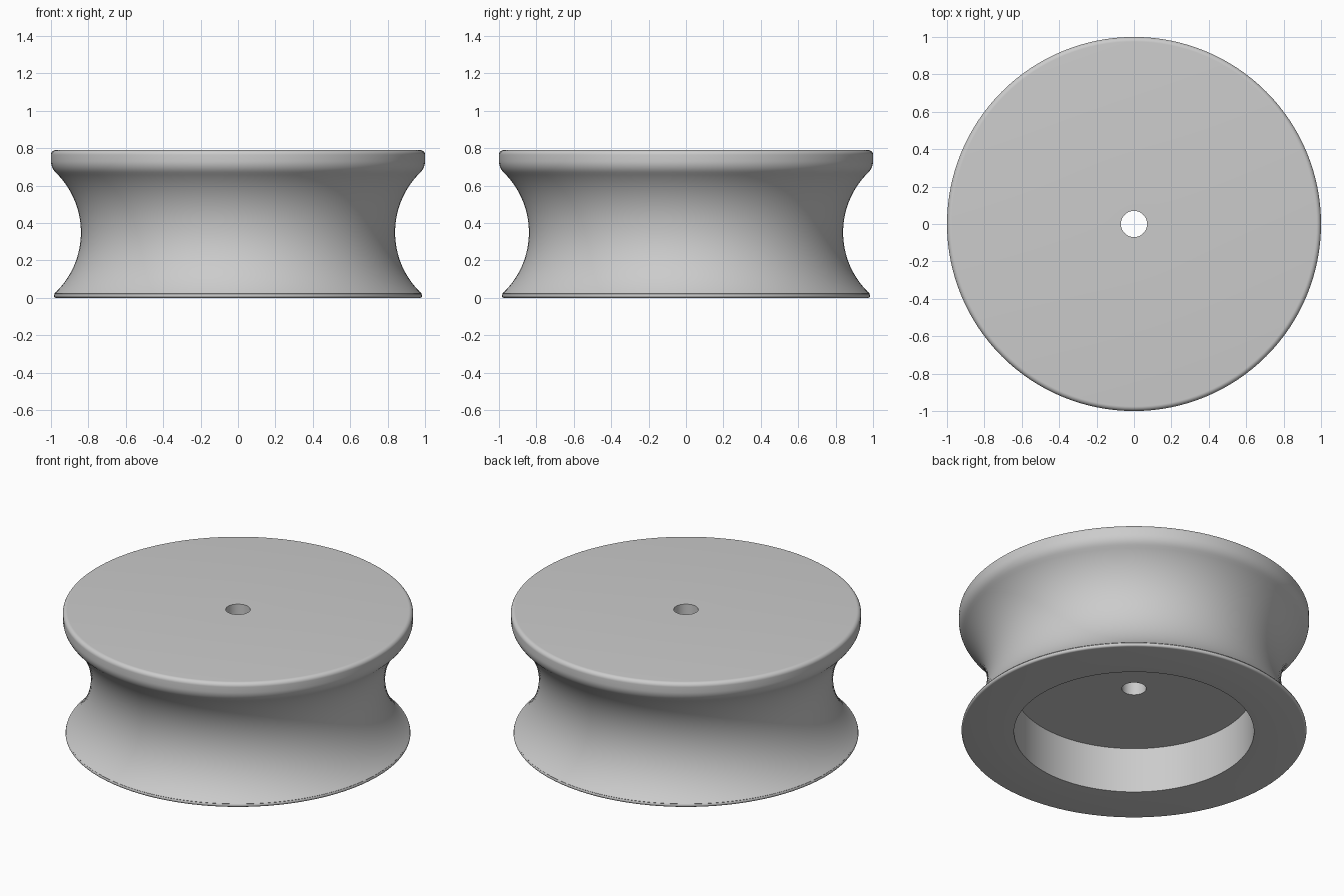
import bpy
import bmesh
import math

cube = bpy.data.objects.get("Cube")
if cube:
    bpy.data.objects.remove(cube, do_unlink=True)

SEGMENTS = 128


def arc(cx, cz, radius, start, end, steps):
    """Points (radius, height) along an arc, angles in degrees."""
    angles = [math.radians(start + (end - start) * i / steps) for i in range(steps + 1)]
    return [(cx + radius * math.cos(a), cz + radius * math.sin(a)) for a in angles]


# Closed cross-section: bore, recess, lower lip, groove, upper rim
profile = [(0.07, 0.79), (0.07, 0.285), (0.685, 0.285), (0.685, 0)]
profile += arc(0.973, 0.012, 0.012, -90, 45, 6)
profile += arc(1.288, 0.35, 0.448, 227, 134.4, 40)
profile += arc(0.913, 0.732, 0.087, -44, 0, 8)[1:]
profile += arc(0.975, 0.765, 0.025, 0, 90, 8)

# Spin the cross-section into the wheel
bm = bmesh.new()
rings = []
for r, z in profile:
    rings.append([bm.verts.new((r * math.cos(a), r * math.sin(a), z))
                  for a in (2 * math.pi * i / SEGMENTS for i in range(SEGMENTS))])
for k, ring in enumerate(rings):
    following = rings[(k + 1) % len(rings)]
    for i in range(SEGMENTS):
        j = (i + 1) % SEGMENTS
        bm.faces.new((ring[i], ring[j], following[j], following[i]))
bmesh.ops.recalc_face_normals(bm, faces=bm.faces)

mesh = bpy.data.meshes.new("grooved_wheel")
bm.to_mesh(mesh)
bm.free()
wheel = bpy.data.objects.new("grooved_wheel", mesh)
bpy.context.collection.objects.link(wheel)

# Plain grey finish
grey = bpy.data.materials.new("light_grey")
grey.use_nodes = True
colour = (0.6, 0.6, 0.6, 1)
grey.diffuse_color = colour
grey.node_tree.nodes["Principled BSDF"].inputs["Base Color"].default_value = colour
mesh.materials.append(grey)

# Smooth curves, crisp edges at the bore and recess
bpy.ops.object.select_all(action="DESELECT")
wheel.select_set(True)
bpy.context.view_layer.objects.active = wheel
bpy.ops.object.shade_smooth_by_angle(angle=math.radians(30))
